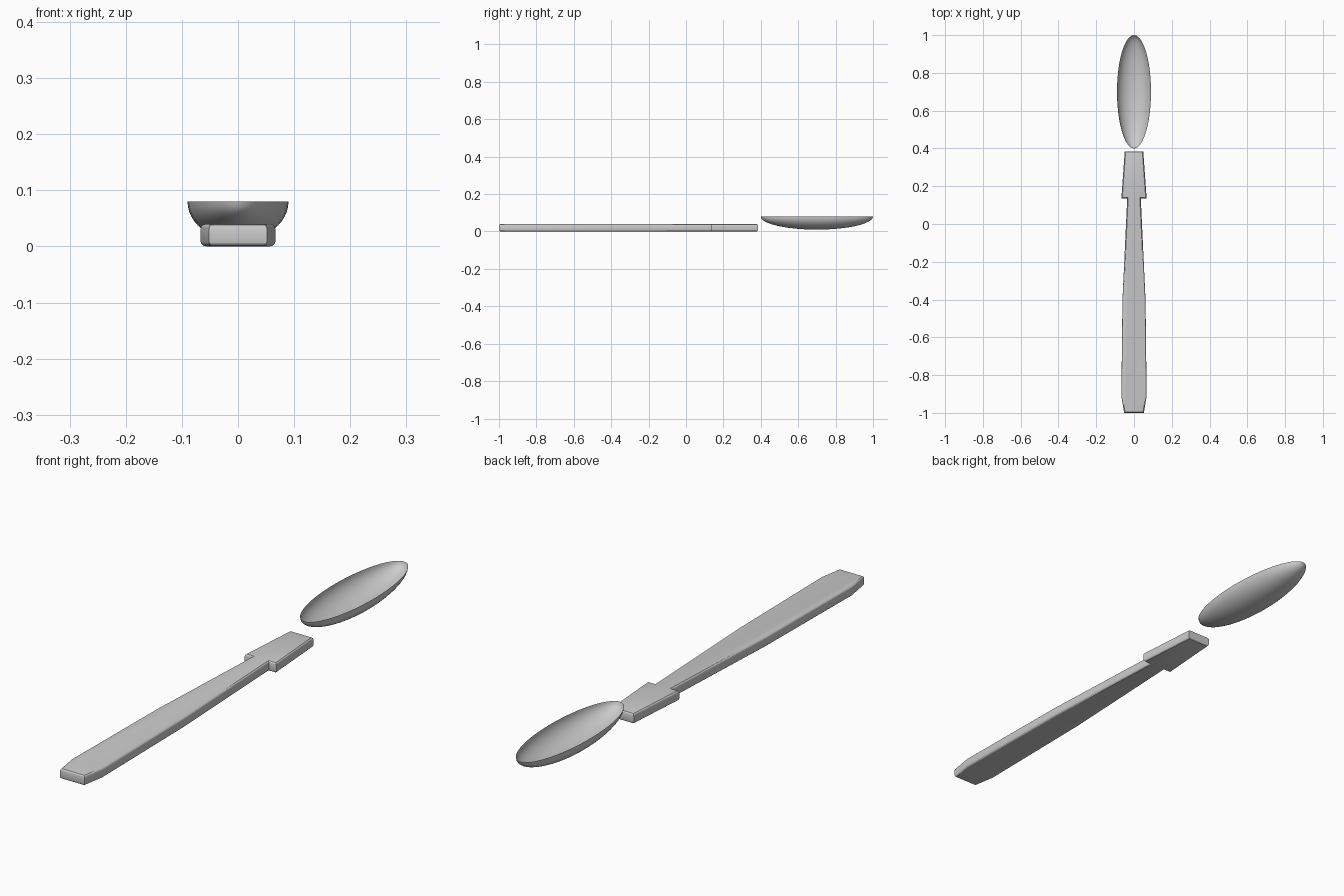
import bpy, bmesh
from mathutils import Matrix

if "Cube" in bpy.data.objects:
    bpy.data.objects.remove(bpy.data.objects["Cube"])


def finish(bm, name, angle):
    mesh = bpy.data.meshes.new(name)
    bm.to_mesh(mesh)
    bm.free()
    obj = bpy.data.objects.new(name, mesh)
    bpy.context.collection.objects.link(obj)
    bpy.ops.object.select_all(action='DESELECT')
    obj.select_set(True)
    bpy.context.view_layer.objects.active = obj
    bpy.ops.object.shade_smooth_by_angle(angle=angle)
    return obj


# Handle: mirrored half outline (half width, y), extruded with rounded rims
half = [(0.052, -1.0), (0.067, -0.91), (0.061, -0.4), (0.036, 0.135),
        (0.067, 0.135), (0.049, 0.385)]
outline = half + [(-x, y) for x, y in reversed(half)]
bm = bmesh.new()
face = bm.faces.new([bm.verts.new((x, y, 0)) for x, y in outline])
ext = bmesh.ops.extrude_face_region(bm, geom=[face])
for v in ext['geom']:
    if isinstance(v, bmesh.types.BMVert):
        v.co.z = 0.04
bmesh.ops.recalc_face_normals(bm, faces=bm.faces)
rims = [e for e in bm.edges if abs(e.verts[0].co.z - e.verts[1].co.z) < 1e-5]
bmesh.ops.bevel(bm, geom=rims, offset=0.01, segments=3, profile=0.5,
                affect='EDGES')
finish(bm, "handle", 0.5)

# Bowl: open lower half of a stretched sphere
bm = bmesh.new()
bmesh.ops.create_uvsphere(bm, u_segments=48, v_segments=24, radius=1)
bmesh.ops.delete(bm, geom=[v for v in bm.verts if v.co.z > 1e-4],
                 context='VERTS')
bmesh.ops.transform(bm, verts=bm.verts,
                    matrix=Matrix.Translation((0, 0.7, 0.08))
                    @ Matrix.Diagonal((0.09, 0.3, 0.07, 1)))
finish(bm, "bowl", 1.0)
